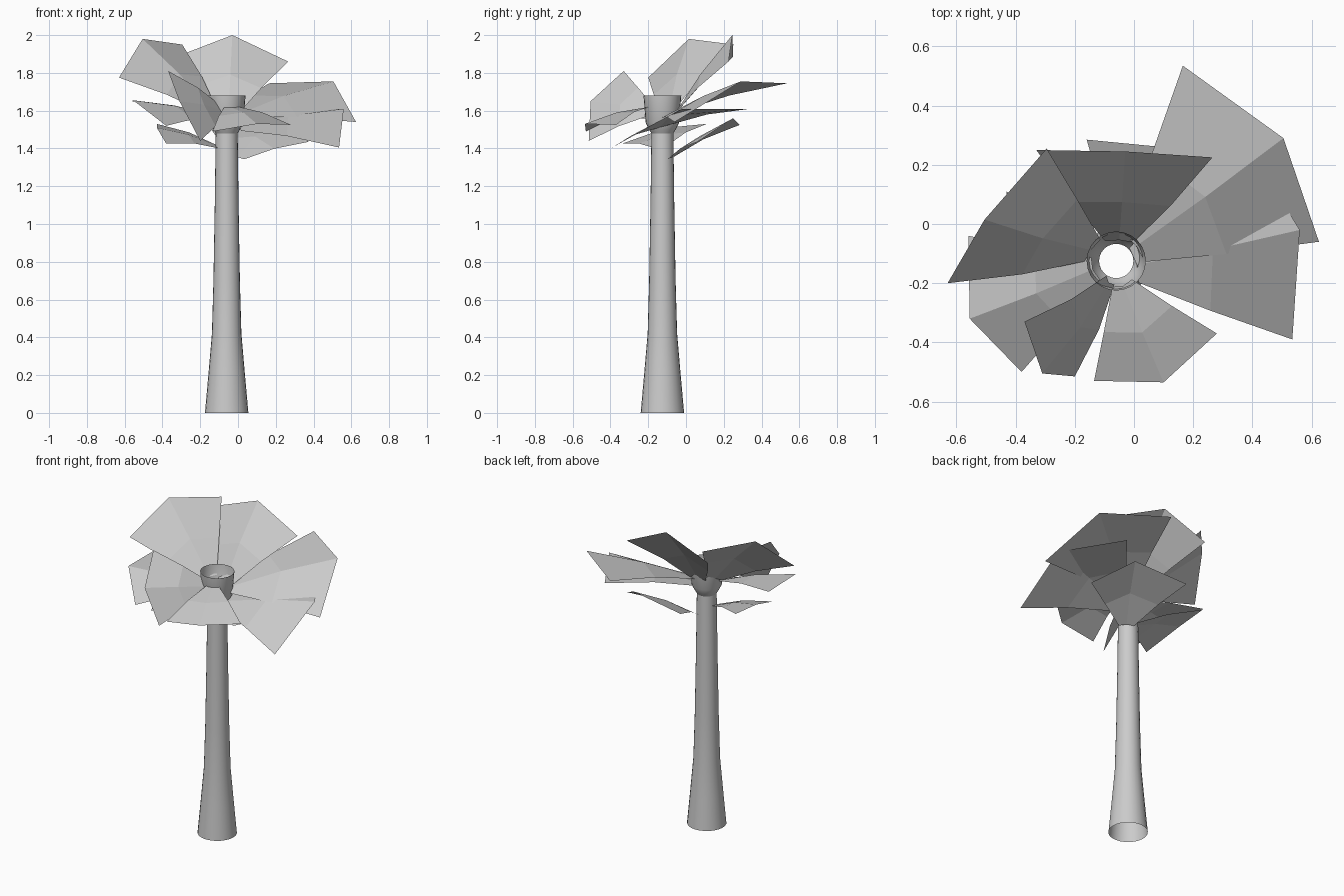
import bpy, bmesh, math
from mathutils import Vector

if "Cube" in bpy.data.objects:
    bpy.data.objects.remove(bpy.data.objects["Cube"])

CX, CY = -0.06, -0.125   # trunk axis


def finish(name, bm, smooth):
    me = bpy.data.meshes.new(name)
    bm.to_mesh(me)
    bm.free()
    ob = bpy.data.objects.new(name, me)
    bpy.context.collection.objects.link(ob)
    if smooth:
        for p in me.polygons:
            p.use_smooth = True
    return ob


def lathe(name, profile, sides=24):
    # open tube from (radius, height) pairs
    bm = bmesh.new()
    rings = [[bm.verts.new((CX + r * math.cos(2 * math.pi * i / sides),
                            CY + r * math.sin(2 * math.pi * i / sides), z))
              for i in range(sides)] for r, z in profile]
    for a, b in zip(rings, rings[1:]):
        for i in range(sides):
            j = (i + 1) % sides
            bm.faces.new((a[i], a[j], b[j], b[i]))
    return finish(name, bm, True)


def leaf(name, base, left, mid, right):
    # folded leaf: 3 x 3 grid fanning from a narrow base to three tips
    base, left, mid, right = map(Vector, (base, left, mid, right))
    across = (right - left) * 0.08
    out = (mid - base).normalized()
    up = (right - left).cross(out).normalized()
    starts = (base - across, base + out * 0.01, base + across)
    bm = bmesh.new()
    rows = []
    for t, lift in ((0, 0), (0.47, 0.015), (1, 0)):
        rows.append([bm.verts.new(s.lerp(e, t) + up * lift)
                     for s, e in zip(starts, (left, mid, right))])
    for a, b in zip(rows, rows[1:]):
        for i in range(2):
            bm.faces.new((a[i + 1], a[i], b[i], b[i + 1]))
    bmesh.ops.recalc_face_normals(bm, faces=bm.faces)
    bm.normal_update()
    if sum((f.normal for f in bm.faces), Vector()).dot(up) < 0:
        bmesh.ops.reverse_faces(bm, faces=bm.faces)
    return finish(name, bm, False)


# trunk and open cup at its top
lathe("trunk", [(0.115, 0), (0.097, 0.2), (0.078, 0.42), (0.07, 0.7),
                (0.063, 1.1), (0.058, 1.48)])
lathe("crown_cup", [(0.058, 1.48), (0.07, 1.50), (0.088, 1.535), (0.1, 1.68)])

# leaves: base, left tip, middle tip, right tip (seen from the trunk)
leaf("leaf_back", (-.05, -.06, 1.58), (-.33, .25, 1.885), (-.03, .245, 2.0), (.265, .225, 1.86))
leaf("leaf_left_high", (-.14, -.09, 1.6), (-.63, -.2, 1.775), (-.505, .015, 1.98), (-.295, .255, 1.95))
leaf("leaf_right_large", (0, -.08, 1.58), (.165, .535, 1.745), (.505, .29, 1.755), (.625, -.06, 1.54))
leaf("leaf_right_low", (0, -.14, 1.51), (.34, .34, 1.61), (.56, -.02, 1.61), (.535, -.39, 1.405))
leaf("leaf_front", (-.04, -.2, 1.62), (.28, -.37, 1.525), (.1, -.535, 1.53), (-.135, -.53, 1.49))
leaf("leaf_front_left", (-.08, -.19, 1.6), (-.2, -.515, 1.44), (-.31, -.505, 1.65), (-.37, -.33, 1.81))
leaf("leaf_left", (-.13, -.15, 1.57), (-.38, -.5, 1.52), (-.555, -.32, 1.655), (-.56, -.04, 1.65))
leaf("leaf_left_low", (-.11, -.13, 1.41), (-.38, -.34, 1.425), (-.43, -.1, 1.51), (-.43, .11, 1.53))
leaf("leaf_back_low", (-.01, -.08, 1.35), (-.16, .285, 1.525), (.2, .25, 1.56), (.375, .06, 1.435))
